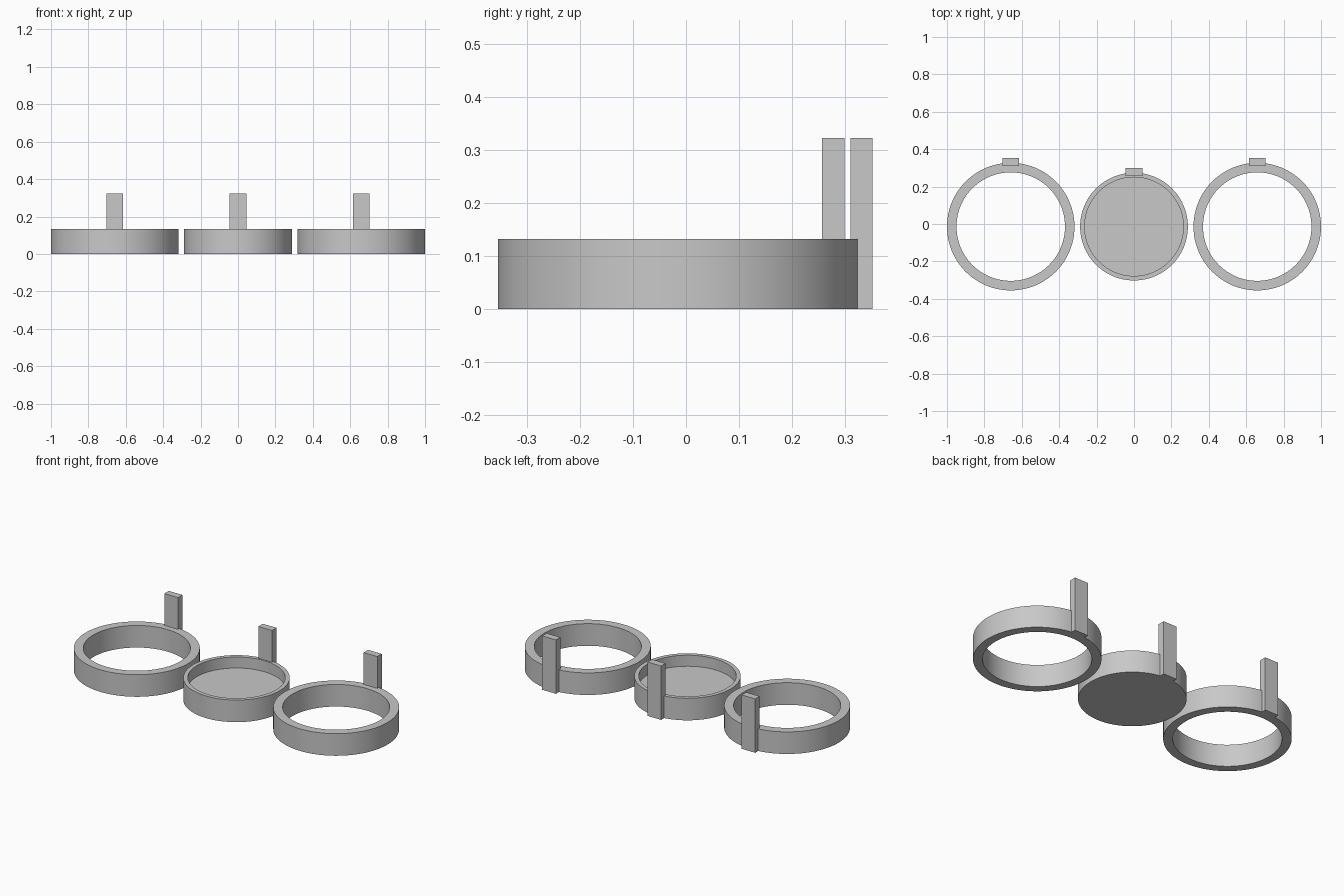
import bpy
import bmesh
from math import cos, sin, tau, radians

if "Cube" in bpy.data.objects:
    bpy.data.objects.remove(bpy.data.objects["Cube"], do_unlink=True)

SEGMENTS = 96
RING_HEIGHT = 0.132
POST_HEIGHT = 0.322
CENTRE_Y = -0.014
SPACING = 0.659

# Single plain grey material
GREY = (0.58, 0.58, 0.58, 1)
grey = bpy.data.materials.new("plain grey")
grey.use_nodes = True
grey.diffuse_color = GREY
grey.node_tree.nodes["Principled BSDF"].inputs["Base Color"].default_value = GREY


def finish(name, bm, location):
    """Turn a bmesh into a named, coloured object."""
    bmesh.ops.recalc_face_normals(bm, faces=bm.faces)
    mesh = bpy.data.meshes.new(name)
    bm.to_mesh(mesh)
    bm.free()
    mesh.materials.append(grey)
    obj = bpy.data.objects.new(name, mesh)
    obj.location = location
    bpy.context.collection.objects.link(obj)
    return obj


def lathe(name, profile, x, closed):
    """Revolve (radius, z) points; open profiles get flat caps at both ends."""
    bm = bmesh.new()
    loops = [[bm.verts.new((r * cos(tau * i / SEGMENTS), r * sin(tau * i / SEGMENTS), z))
              for i in range(SEGMENTS)] for r, z in profile]
    pairs = list(zip(loops, loops[1:]))
    if closed:
        pairs.append((loops[-1], loops[0]))
    else:
        bm.faces.new(loops[0])
        bm.faces.new(loops[-1])
    for a, b in pairs:
        for i in range(SEGMENTS):
            j = (i + 1) % SEGMENTS
            bm.faces.new((a[i], a[j], b[j], b[i]))
    obj = finish(name, bm, (x, CENTRE_Y, 0))
    bpy.ops.object.select_all(action="DESELECT")
    obj.select_set(True)
    bpy.context.view_layer.objects.active = obj
    bpy.ops.object.shade_smooth_by_angle(angle=radians(30))


def post(name, x, y):
    """Upright rectangular tab standing at the back of a ring."""
    bm = bmesh.new()
    bmesh.ops.create_cube(bm, size=1)
    bmesh.ops.scale(bm, vec=(0.09, 0.042, POST_HEIGHT), verts=bm.verts)
    finish(name, bm, (x, y, POST_HEIGHT / 2))


# Open side rings with their posts
for side, sign in (("left", 1), ("right", -1)):
    outer, inner = 0.341, 0.29
    lathe(side + "_ring",
          [(outer, 0), (outer, RING_HEIGHT), (inner, RING_HEIGHT), (inner, 0)],
          sign * SPACING, True)
    post(side + "_post", sign * SPACING, 0.331)

# Shallow middle dish with a solid floor, and its post
rim, well, floor = 0.288, 0.264, 0.066
lathe("middle_dish",
      [(rim, 0), (rim, RING_HEIGHT), (well, RING_HEIGHT), (well, floor)],
      0, False)
post("middle_post", 0, 0.278)
